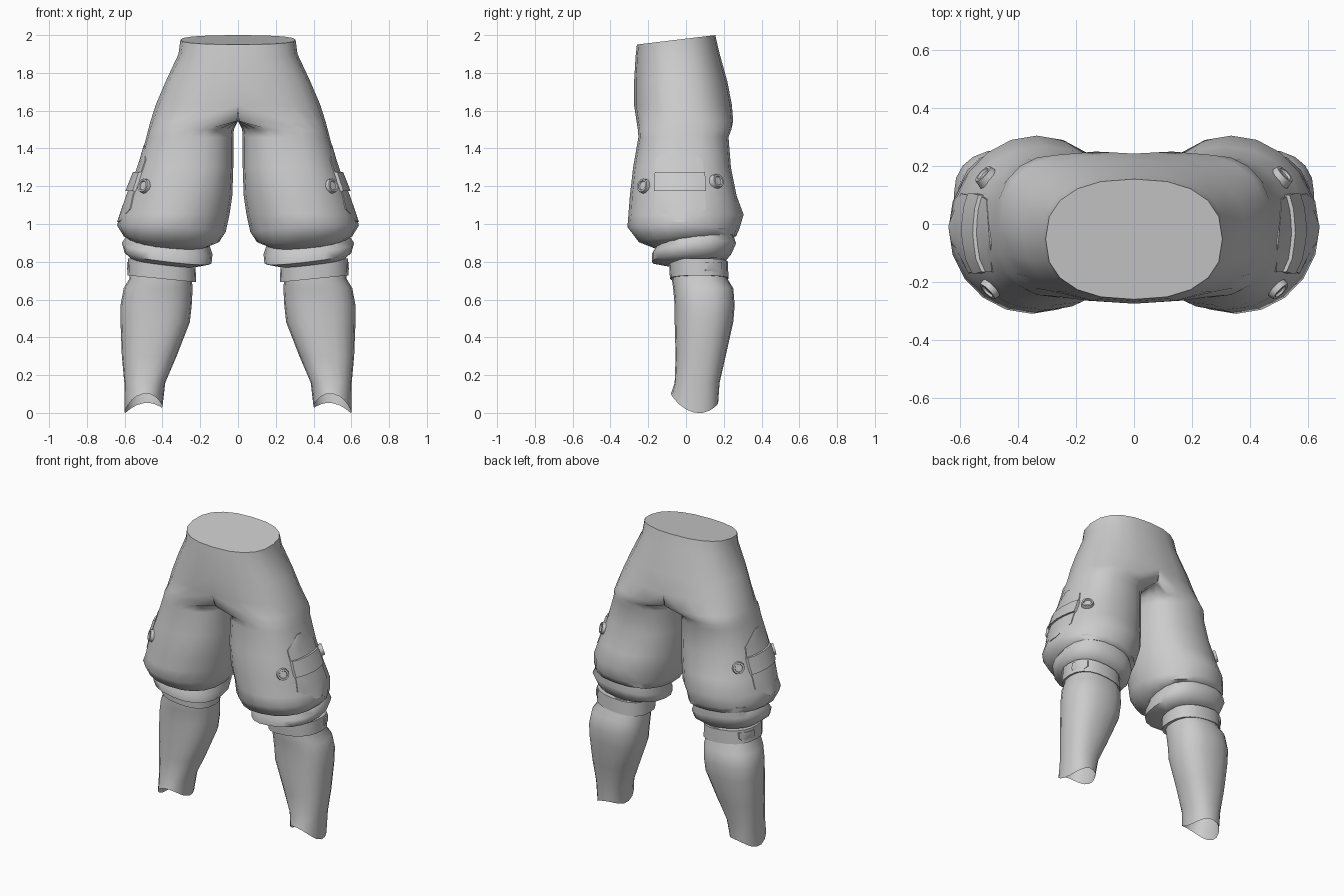
import bpy, bmesh, math
from mathutils import Vector
from mathutils.bvhtree import BVHTree

if "Cube" in bpy.data.objects:
    bpy.data.objects.remove(bpy.data.objects["Cube"])


def finish(bm, name, angle=40):
    """Turn a right-hand half into a smooth, mirrored object; return its surface for projecting."""
    bmesh.ops.recalc_face_normals(bm, faces=bm.faces[:])
    tree = BVHTree.FromBMesh(bm)
    me = bpy.data.meshes.new(name)
    bm.to_mesh(me)
    bm.free()
    me.shade_smooth()
    me.set_sharp_from_angle(angle=math.radians(angle))
    ob = bpy.data.objects.new(name, me)
    bpy.context.collection.objects.link(ob)
    mod = ob.modifiers.new("Mirror", 'MIRROR')
    mod.use_clip = True
    mod.merge_threshold = 0.0005
    return tree


def loft(name, rows, n=20, angle=40, open_end=False):
    """Rows: z, inner x, outer x, front y, back y, [slope in x, slope in y, saddle, roundness]."""
    bm = bmesh.new()
    rings = []
    for row in rows:
        z, x0, x1, yf, yb, sx, sy, sag, p = tuple(row) + (0, 0, 0, 2.4)[len(row) - 5:]
        cx, cy, rx, ry = (x0 + x1) / 2, (yf + yb) / 2, (x1 - x0) / 2, (yb - yf) / 2
        ring = []
        for i in range(n):
            a = math.tau * i / n
            c, s = math.cos(a), math.sin(a)
            u = math.copysign(abs(c) ** (2 / p), c)
            v = math.copysign(abs(s) ** (2 / p), s)
            if cx + rx * u < 1e-4:                 # stop at the centre plane
                u = -cx / rx
                if z > 1.6:                        # seat: stay on the front or back seam
                    v = math.copysign((1 - abs(u) ** p) ** (1 / p), s)
            x = max(0, cx + rx * u)
            ring.append(bm.verts.new((0 if x < 1e-4 else x, cy + ry * v,
                                      z + sx * rx * u + sy * ry * v + sag * v * v)))
        rings.append(ring)
    for a, b in zip(rings, rings[1:]):
        for i in range(n):
            j = (i + 1) % n
            quad = (a[i], a[j], b[j], b[i])
            if any(v.co.x > 0 for v in quad):      # leave the centre plane open
                bm.faces.new(quad)
    bm.faces.new(rings[0])
    if not open_end:
        bm.faces.new(rings[-1])
    bmesh.ops.remove_doubles(bm, verts=bm.verts[:], dist=1e-4)
    return finish(bm, name, angle)


def plate(name, tree, rows, lift, cols=6):
    """Panel laid on the outer side of a surface. Rows: z, front y, back y."""
    bm = bmesh.new()
    grid = []
    for z, ya, yb in rows:
        line = []
        for k in range(cols + 1):
            y = ya + (yb - ya) * k / cols
            hit = tree.ray_cast(Vector((2, y, z)), Vector((-1, 0, 0)))[0]
            if hit is None:
                hit = tree.find_nearest(Vector((0.6, y, z)))[0]
            line.append(bm.verts.new((hit.x - 0.01, y, z)))
        grid.append(line)
    for a, b in zip(grid, grid[1:]):
        for k in range(cols):
            bm.faces.new((a[k], a[k + 1], b[k + 1], b[k]))
    out = bmesh.ops.extrude_face_region(bm, geom=bm.faces[:])
    top = [e for e in out["geom"] if isinstance(e, bmesh.types.BMVert)]
    bmesh.ops.translate(bm, verts=top, vec=(lift + 0.01, 0, 0))
    finish(bm, name, 35)


def button(name, tree, y, z):
    """Round stud with a raised rim, facing along the surface normal."""
    pos, nor = tree.ray_cast(Vector((2, y, z)), Vector((-1, 0, 0)))[:2]
    if nor.x < 0:
        nor = -nor
    mat = nor.to_track_quat('Z', 'Y').to_matrix().to_4x4()
    mat.translation = pos + nor * 0.003
    bm = bmesh.new()
    bmesh.ops.create_cone(bm, cap_ends=True, segments=12, radius1=0.042,
                          radius2=0.036, depth=0.035, matrix=mat)
    cap = max((f for f in bm.faces if len(f.verts) == 12),
              key=lambda f: (f.calc_center_median() - pos).dot(nor))
    bmesh.ops.inset_region(bm, faces=[cap], thickness=0.010)
    bmesh.ops.inset_region(bm, faces=[cap], thickness=0.003, depth=-0.008)
    finish(bm, name, 35)


# Waist, seat and baggy thighs down to the gathered hem
trousers = loft("breeches", [
    (1.975, -.305, .305, -.26, .155, 0, .12),
    (1.90, -.315, .315, -.267, .175, 0, .06),
    (1.75, -.385, .385, -.275, .22),
    (1.63, -.436, .436, -.275, .243),
    (1.545, -.20, .463, -.262, .25),
    (1.50, .022, .475, -.255, .24),
    (1.46, .025, .485, -.252, .225),
    (1.30, .025, .53, -.28, .238),
    (1.15, .03, .59, -.297, .268, 0, 0, 0, 2.2),
    (1.05, .045, .625, -.305, .305, 0, 0, 0, 2.0),
    (.975, .065, .64, -.31, .28, .06, -.03, 0, 2.0),
    (.92, .10, .605, -.25, .265, .06, .06),
    (.90, .17, .56, -.15, .22, .08, .18)], angle=65)

# Rolled fabric under the knee
loft("hem_roll", [
    (.95, .20, .56, -.08, .21, .12, .12),
    (.935, .15, .605, -.155, .255, .12, .16),
    (.91, .15, .59, -.16, .25, .12, .16),
    (.87, .135, .615, -.18, .265, .12, .12),
    (.82, .14, .60, -.18, .24, .12, .10),
    (.795, .22, .565, -.10, .21, .12, .08)], angle=60)

# Strap below the knee, with its overlapping end
strap = loft("knee_strap", [
    (.80, .225, .582, -.09, .222, .1),
    (.71, .222, .585, -.085, .225, .1)])
plate("strap_end", strap, [(.725, .10, .16), (.76, .10, .19), (.80, .10, .19)], .008, 4)

# Close-fitting lower legs, cut to an open saddle at the ankle
loft("lower_leg", [
    (.80, .25, .57, -.07, .21),
    (.71, .245, .575, -.075, .22),
    (.66, .24, .605, -.068, .25),
    (.57, .245, .622, -.06, .258),
    (.48, .255, .622, -.06, .25),
    (.30, .325, .615, -.055, .21),
    (.16, .385, .602, -.06, .178),
    (.016, .40, .60, -.08, .17, -.15, -.2, .06, 2.2)], open_end=True)

# Six-sided thigh patch with a strap across it
plate("patch_top", trousers, [(1.415, -.07, -.03), (1.34, -.165, .085),
                              (1.27, -.165, .095), (1.22, -.165, .10)], .005)
plate("patch_bottom", trousers, [(1.22, -.165, .10), (1.15, -.165, .10),
                                 (1.08, -.17, .105), (1.01, -.06, .00)], .005)
plate("patch_strap", trousers, [(1.275, -.165, .10), (1.22, -.17, .105),
                                (1.175, -.17, .105)], .018)

# Studs either side of the patch
button("front_stud", trousers, -.22, 1.20)
button("back_stud", trousers, .16, 1.225)
